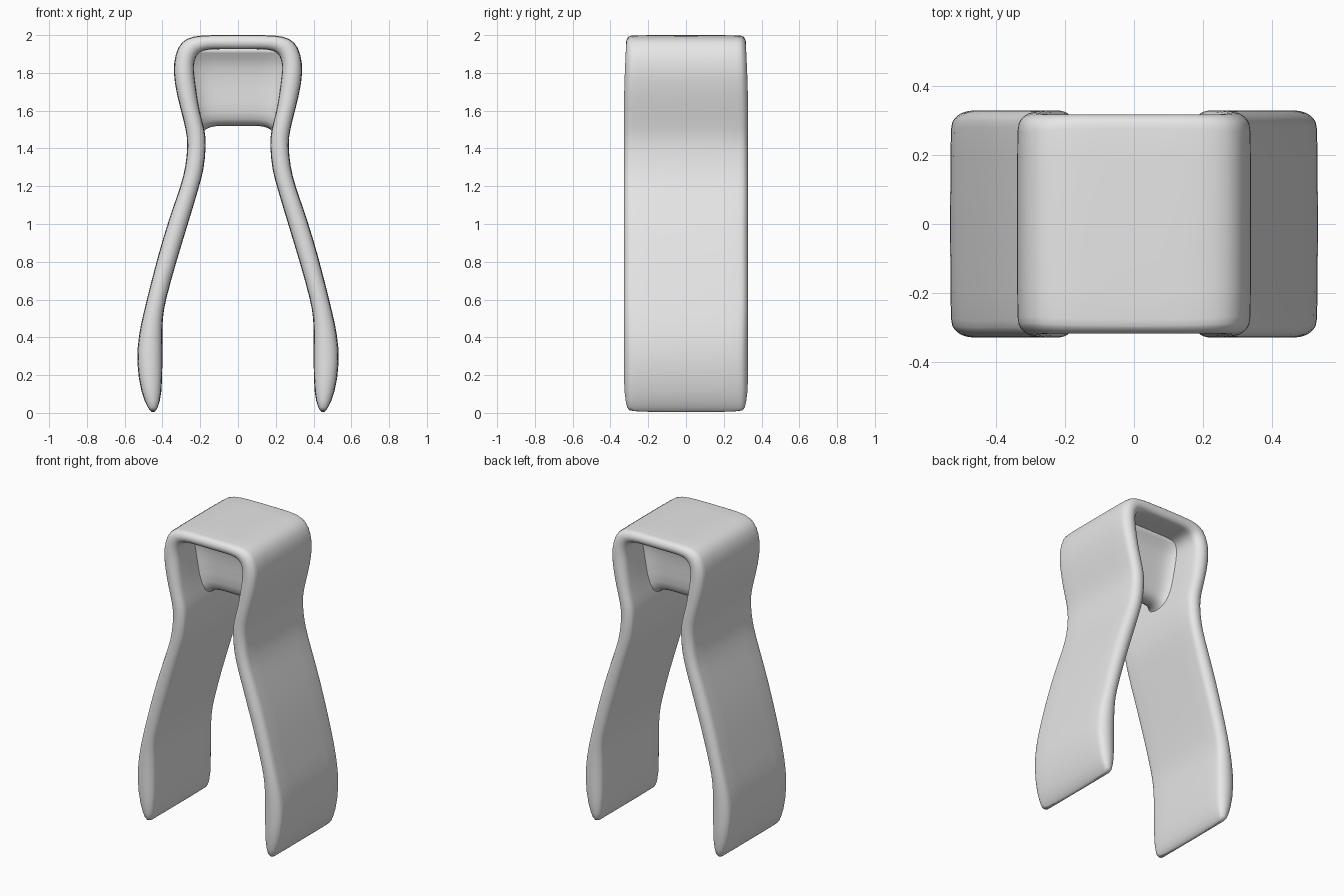
import bpy, bmesh, math
from mathutils import Vector

if "Cube" in bpy.data.objects:
    bpy.data.objects.remove(bpy.data.objects["Cube"], do_unlink=True)

grey = bpy.data.materials.new("light_grey")
grey.use_nodes = True
grey.diffuse_color = (0.8, 0.8, 0.8, 1)
grey.node_tree.nodes["Principled BSDF"].inputs["Base Color"].default_value = (0.8, 0.8, 0.8, 1)


def loft(name, rings):
    """Skin a list of closed rings, cap both ends, then smooth."""
    bm = bmesh.new()
    loops = [[bm.verts.new(p) for p in ring] for ring in rings]
    n = len(loops[0])
    for a, b in zip(loops, loops[1:]):
        for i in range(n):
            j = (i + 1) % n
            bm.faces.new((a[i], a[j], b[j], b[i]))
    bm.faces.new(loops[0])
    bm.faces.new(loops[-1])
    bmesh.ops.recalc_face_normals(bm, faces=bm.faces)
    mesh = bpy.data.meshes.new(name)
    bm.to_mesh(mesh)
    bm.free()
    mesh.materials.append(grey)
    obj = bpy.data.objects.new(name, mesh)
    bpy.context.collection.objects.link(obj)
    mesh.shade_smooth()
    sub = obj.modifiers.new("smooth", 'SUBSURF')
    sub.levels = sub.render_levels = 1
    return obj


# Bent band: outer x, outer z, inner x, inner z, from leg tip to top centre
half = [
    (.455, .003, .445, .003), (.475, .02, .425, .02), (.513, .1, .403, .1),
    (.54, .27, .40, .25), (.525, .42, .40, .4), (.5, .53, .40, .5),
    (.475, .63, .385, .59), (.425, .83, .33, .79), (.365, 1.03, .265, 1.0),
    (.3, 1.21, .205, 1.2), (.278, 1.3, .18, 1.29), (.265, 1.42, .168, 1.42),
    (.275, 1.5, .175, 1.5), (.308, 1.62, .205, 1.6), (.338, 1.75, .222, 1.72),
    (.343, 1.85, .235, 1.82), (.32, 1.94, .23, 1.87), (.275, 1.985, .21, 1.91),
    (.2, 2.0, .16, 1.925), (.08, 2.0, .07, 1.925),
]
stations = half + [(-a, b, -c, d) for a, b, c, d in reversed(half)]


def band_ring(ox, oz, ix, iz):
    outer, inner = Vector((ox, 0, oz)), Vector((ix, 0, iz))
    mid, arm = (outer + inner) / 2, (outer - inner) / 2
    width = 0.33 - 0.012 * max(0, (oz - 1.7) / 0.3)
    width -= 0.025 * max(0, 1 - oz / 0.1)
    edge = min(0.055, arm.length * 0.95)
    ring = []
    for side in (1, -1):
        for k in range(9):
            a = math.pi * k / 8
            y = side * (width - edge + edge * math.sin(a))
            ring.append(mid + arm * (side * math.cos(a)) + Vector((0, y, 0)))
    return ring


loft("bent_band", [band_ring(*s) for s in stations])


# Cross web between the two sides, flared where it meets the band
def web_ring(s):
    flare = abs(s) ** 6
    bottom = 1.515 - 0.08 * flare
    thick = 0.075 + 0.06 * flare
    top = 1.945
    profile = [(0, bottom), (thick * .65, bottom + .015), (thick, bottom + .06),
               (thick, 1.72), (thick + .01, 1.84), (thick + .05, 1.91), (thick + .09, top)]
    points = profile + [(-y, z) for y, z in reversed(profile[1:])]
    return [(s * (0.22 + 0.15 * (z - 1.5)), y, z) for y, z in points]


loft("cross_web", [web_ring(i / 8) for i in range(-8, 9)])
